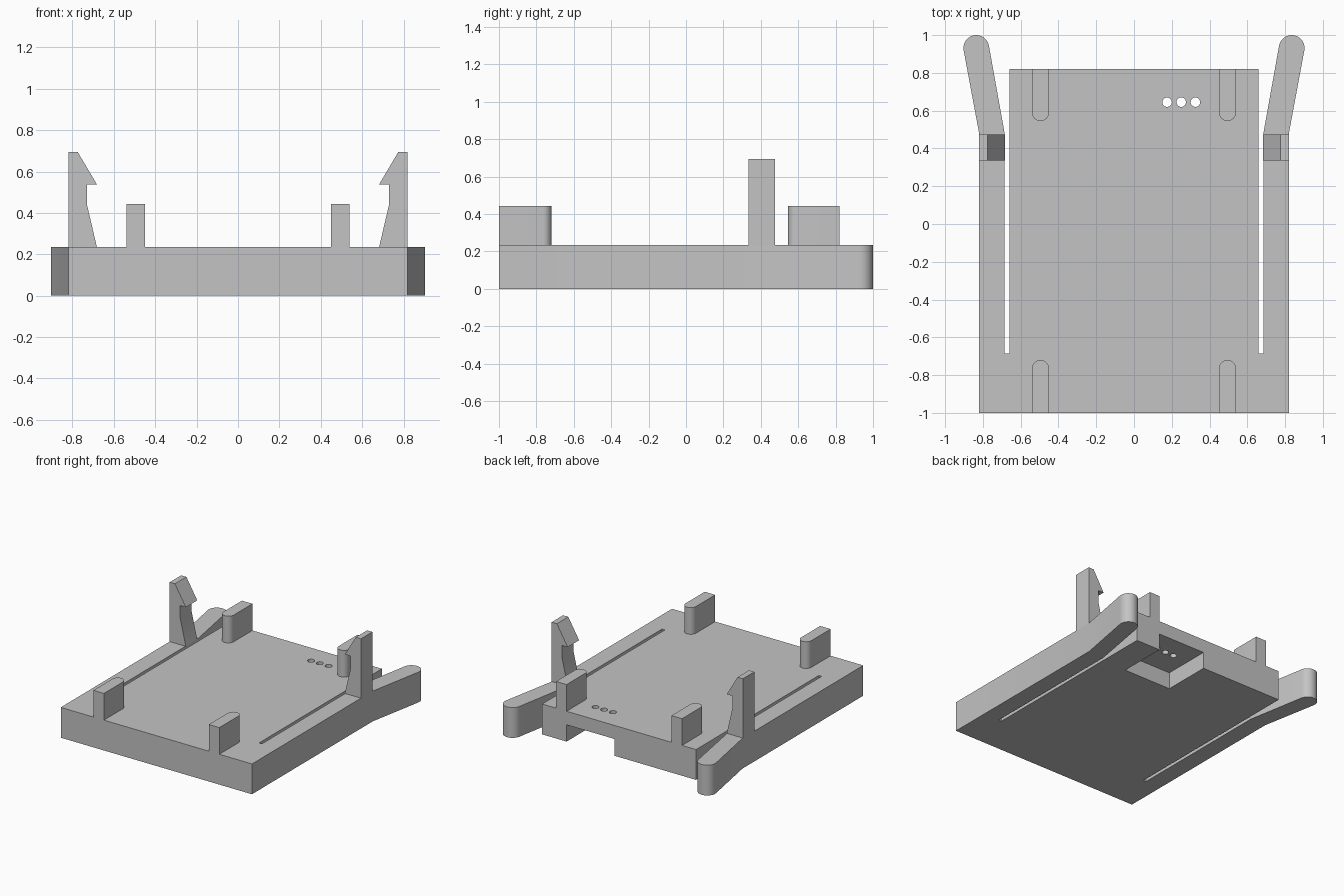
import bpy, bmesh, math
from mathutils import Vector

cube = bpy.data.objects.get("Cube")
if cube:
    bpy.data.objects.remove(cube, do_unlink=True)

grey = bpy.data.materials.new("plain grey")
grey.use_nodes = True
colour = (0.55, 0.55, 0.55, 1)
grey.diffuse_color = colour
grey.node_tree.nodes["Principled BSDF"].inputs["Base Color"].default_value = colour

BASE_TOP = 0.235


def prism(name, points, start, depth):
    """Closed 3D outline swept along the depth vector from the start offset."""
    bm = bmesh.new()
    face = bm.faces.new([bm.verts.new(Vector(p) + Vector(start)) for p in points])
    swept = bmesh.ops.extrude_face_region(bm, geom=[face])
    moved = [g for g in swept["geom"] if isinstance(g, bmesh.types.BMVert)]
    bmesh.ops.translate(bm, verts=moved, vec=depth)
    bmesh.ops.recalc_face_normals(bm, faces=bm.faces)
    mesh = bpy.data.meshes.new(name)
    bm.to_mesh(mesh)
    bm.free()
    mesh.materials.append(grey)
    ob = bpy.data.objects.new(name, mesh)
    bpy.context.collection.objects.link(ob)
    return ob


def plan(name, points, bottom, top):
    return prism(name, [(x, y, 0) for x, y in points], (0, 0, bottom), (0, 0, top - bottom))


def arc(cx, cy, radius, first, last, steps=20):
    angles = [math.radians(first + (last - first) * i / steps) for i in range(steps + 1)]
    return [(cx + radius * math.cos(a), cy + radius * math.sin(a)) for a in angles]


def activate(ob):
    bpy.ops.object.select_all(action="DESELECT")
    ob.select_set(True)
    bpy.context.view_layer.objects.active = ob


def cut(target, cutter):
    mod = target.modifiers.new("cut", "BOOLEAN")
    mod.operation = "DIFFERENCE"
    mod.solver = "EXACT"
    mod.object = cutter
    activate(target)
    bpy.ops.object.modifier_apply(modifier=mod.name)
    bpy.data.objects.remove(cutter, do_unlink=True)


# Base plate with two slits and splayed, round-tipped spring arms
half = [(0.82, -1), (0.82, 0.48)]
half += arc(0.835, 0.932, 0.068, -10, 170)
half += [(0.685, 0.48), (0.685, -0.685), (0.66, -0.685), (0.66, 0.82)]
base = plan("base_plate", half + [(-x, y) for x, y in reversed(half)], 0, BASE_TOP)

# Recess under the back edge
cut(base, plan("recess_cutter", [(0.04, 0.44), (0.45, 0.44), (0.45, 0.9), (0.04, 0.9)], -0.1, 0.13))

# Row of three small holes above the recess
for x in (0.175, 0.25, 0.325):
    cut(base, plan("hole_cutter", arc(x, 0.645, 0.025, 0, 345, 23), 0.05, 0.4))

parts = [base]
hook = [(0.82, BASE_TOP), (0.682, BASE_TOP), (0.73, 0.44), (0.73, 0.538),
        (0.682, 0.538), (0.775, 0.695), (0.82, 0.695)]
for side, word in ((1, "left"), (-1, "right")):
    # Snap hook on each arm
    parts.append(prism(word + "_snap_hook", [(side * x, 0, z) for x, z in hook],
                       (0, 0.335, 0), (0, 0.14, 0)))
    # Locating pegs, rounded on the inward end
    for end, place, edge, tip in ((-1, "front", -1, -0.72), (1, "back", 0.82, 0.545)):
        r = 0.045
        cx = side * 0.495
        if end < 0:
            outline = arc(cx, tip - r, r, 0, 180)
        else:
            outline = arc(cx, tip + r, r, 180, 360)
        outline += [(cx + end * r, edge), (cx - end * r, edge)]
        parts.append(plan(f"{place}_{word}_peg", outline, BASE_TOP, 0.442))

# Smooth the rounded ends, keep the corners sharp
for ob in parts:
    activate(ob)
    bpy.ops.object.shade_smooth_by_angle(angle=math.radians(25))
